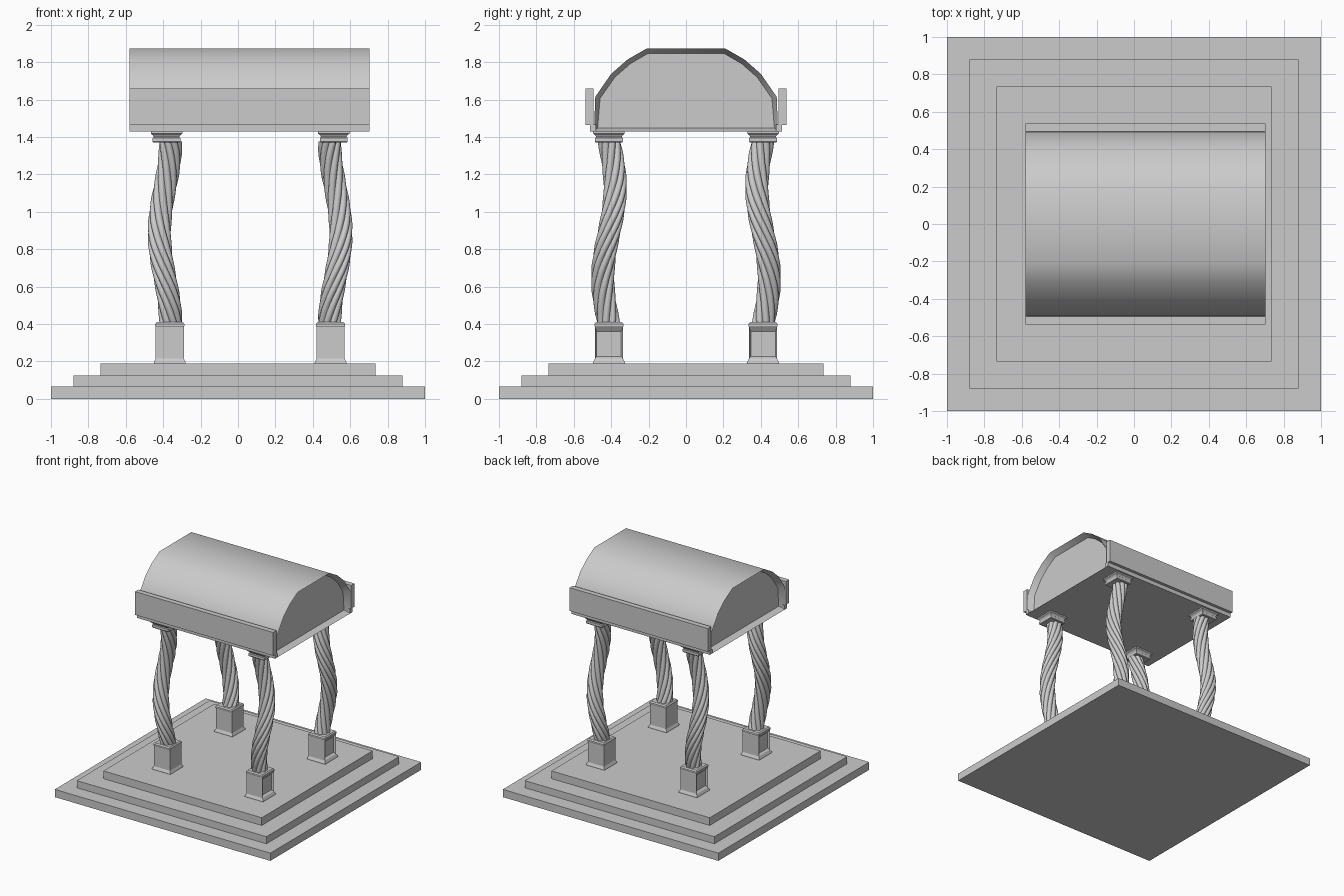
import bpy, bmesh, math
from mathutils import Vector

if "Cube" in bpy.data.objects:
    bpy.data.objects.remove(bpy.data.objects["Cube"])

stone = bpy.data.materials.new("grey stone")
stone.use_nodes = True
GREY = (0.6, 0.6, 0.6, 1)
stone.diffuse_color = GREY
stone.node_tree.nodes["Principled BSDF"].inputs["Base Color"].default_value = GREY

MID_X = 0.065  # canopy centre


def finish(name, bm, smooth=None):
    bmesh.ops.recalc_face_normals(bm, faces=bm.faces)
    mesh = bpy.data.meshes.new(name)
    bm.to_mesh(mesh)
    bm.free()
    mesh.materials.append(stone)
    ob = bpy.data.objects.new(name, mesh)
    bpy.context.collection.objects.link(ob)
    if smooth:
        bpy.ops.object.select_all(action="DESELECT")
        ob.select_set(True)
        bpy.context.view_layer.objects.active = ob
        bpy.ops.object.shade_smooth_by_angle(angle=math.radians(smooth))
    return ob


def loft(rings):
    """Skin a list of closed point loops and cap both ends."""
    bm = bmesh.new()
    loops = [[bm.verts.new(p) for p in ring] for ring in rings]
    n = len(loops[0])
    for a, b in zip(loops, loops[1:]):
        for i in range(n):
            j = (i + 1) % n
            bm.faces.new((a[i], a[j], b[j], b[i]))
    bm.faces.new(loops[0][::-1])
    bm.faces.new(loops[-1])
    bmesh.ops.recalc_face_normals(bm, faces=bm.faces)
    return bm


def square_stack(x, y, tiers):
    """Square moulding from (half width, height) pairs."""
    corners = [(-1, -1), (1, -1), (1, 1), (-1, 1)]
    return loft([[(x + h * a, y + h * b, z) for a, b in corners] for h, z in tiers])


def extrude_x(profile):
    return loft([[(x, y, z) for y, z in profile] for x in (MID_X - 0.645, MID_X + 0.638)])


# Stepped platform
for i, (half, z0, z1) in enumerate([(1, 0, 0.065), (0.88, 0.065, 0.125), (0.735, 0.125, 0.19)]):
    finish(f"platform_step_{i + 1}", square_stack(0, 0, [(half, z0), (half, z1)]))

# Four columns, mirrored about the canopy centre
LOBES, PER_LOBE, RINGS = 8, 6, 40
Z0, Z1 = 0.4, 1.375
for sx, side in ((-1, "right"), (1, "left")):
    for sy, end in ((-1, "front"), (1, "back")):
        tag = f"{end}_{side}"
        y = sy * 0.412

        # Pedestal with a recessed panel on its outward face
        bm = square_stack(MID_X + sx * 0.43, y, [
            (0.085, 0.19), (0.085, 0.195), (0.075, 0.215), (0.075, 0.385),
            (0.078, 0.39), (0.078, 0.4), (0.07, 0.41)])
        panel = [f for f in bm.faces if f.normal.x * sx > 0.99 and f.calc_area() > 0.02]
        bmesh.ops.inset_region(bm, faces=panel, thickness=0.013, depth=0)
        bmesh.ops.translate(bm, verts=panel[0].verts, vec=(-sx * 0.018, 0, 0))
        bm.verts.ensure_lookup_table()
        for v in panel[0].verts:
            v.co.z += 0.003 if v.co.z < 0.3 else -0.015
        finish("pedestal_" + tag, bm)

        # Twisted rope shaft on a helical centre line
        rings = []
        n = LOBES * PER_LOBE
        for k in range(RINGS + 1):
            t = k / RINGS
            turn = 2 * math.pi * t
            cx, cy = 0.455 - 0.03 * math.cos(turn), 0.412 + 0.033 * math.sin(turn)
            ring = []
            for i in range(n):
                a = 2 * math.pi * i / n
                r = 0.05 + 0.013 * abs(math.sin(LOBES * a / 2)) ** 0.7
                p = Vector((cx - r * math.cos(a + turn), cy + r * math.sin(a + turn)))
                ring.append((MID_X + sx * p.x, sy * p.y, Z0 + t * (Z1 - Z0)))
            rings.append(ring)
        finish("twisted_shaft_" + tag, loft(rings), 40)

        # Flared capital
        finish("capital_" + tag, square_stack(MID_X + sx * 0.447, y, [
            (0.07, 1.37), (0.074, 1.375), (0.074, 1.395), (0.068, 1.4),
            (0.074, 1.41), (0.084, 1.418), (0.084, 1.432)]))

# Barrel roof with recessed end panels
half = [(0.492, 1.43), (0.485, 1.615), (0.4, 1.738), (0.312, 1.815), (0.21, 1.873)]
bm = extrude_x(half + [(-y, z) for y, z in half[::-1]])
ends = [f for f in bm.faces if abs(f.normal.x) > 0.99]
bmesh.ops.inset_individual(bm, faces=ends, thickness=0.027, depth=-0.05)
finish("barrel_roof", bm, 40)

# Parapet boards and the lips below them
for s, end in ((-1, "front"), (1, "back")):
    for name, y0, y1, z0, z1 in (("parapet", 0.487, 0.538, 1.465, 1.66),
                                 ("eave_lip", 0.48, 0.512, 1.43, 1.466)):
        if name == "parapet":
            y0 = 0.495
        finish(f"{name}_{end}", extrude_x([(s * y0, z0), (s * y1, z0), (s * y1, z1), (s * y0, z1)]))
